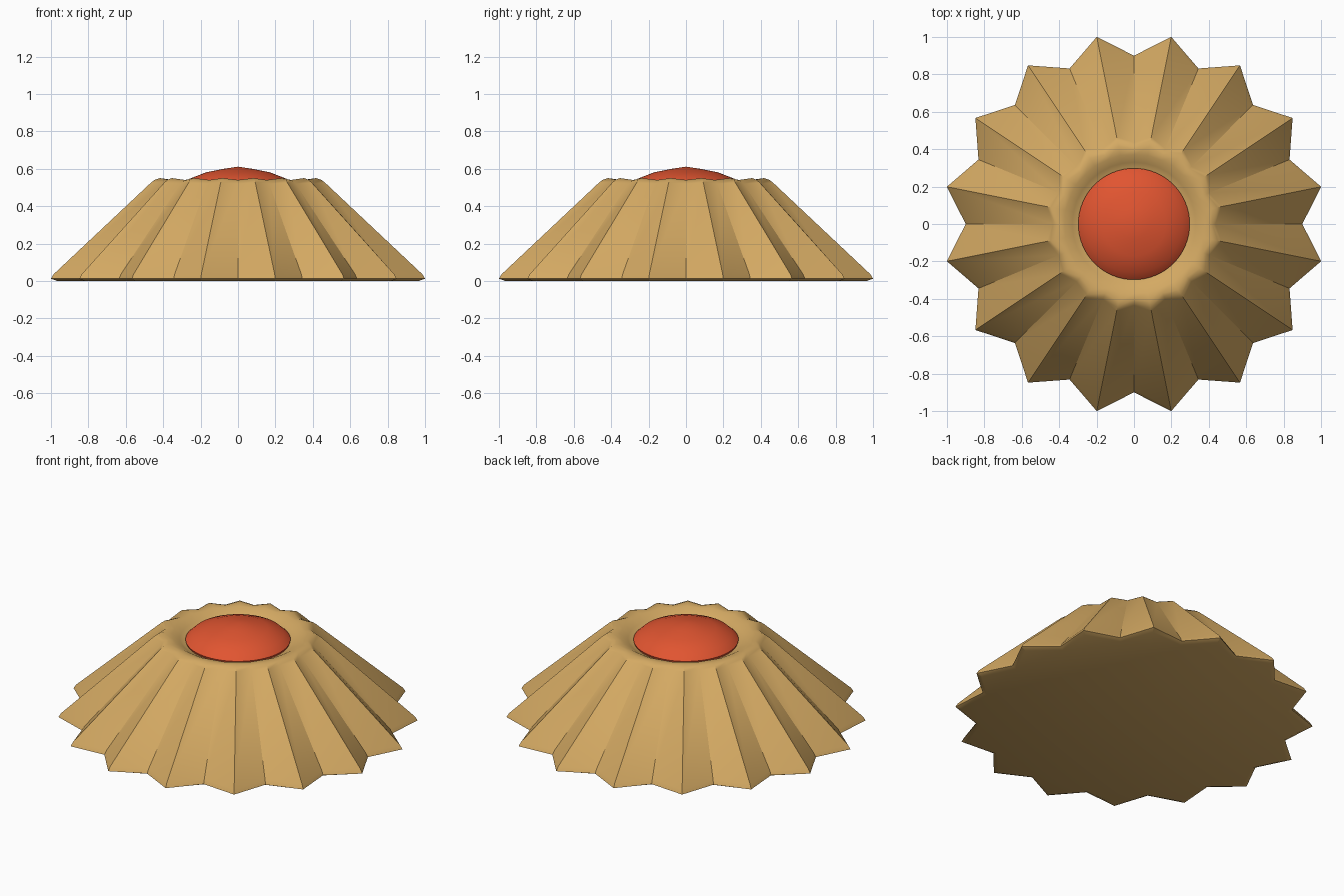
import bpy, bmesh, math

if "Cube" in bpy.data.objects:
    bpy.data.objects.remove(bpy.data.objects["Cube"])


def material(name, rgb):
    m = bpy.data.materials.new(name)
    m.diffuse_color = (*rgb, 1)
    m.use_nodes = True
    m.node_tree.nodes["Principled BSDF"].inputs["Base Color"].default_value = m.diffuse_color
    return m


def ring_body(name, levels, n, mat, angle, tip=None):
    """Loft rings; each level is (peak r, peak z, valley r, valley z)."""
    bm = bmesh.new()
    rings = []
    for pr, pz, vr, vz in levels:
        ring = []
        for i in range(n):
            a = 2 * math.pi * i / n
            r, z = (pr, pz) if i % 2 else (vr, vz)
            ring.append(bm.verts.new((r * math.cos(a), r * math.sin(a), z)))
        rings.append(ring)
    for low, up in zip(rings, rings[1:]):
        for i in range(n):
            j = (i + 1) % n
            bm.faces.new((low[i], low[j], up[j], up[i]))
    bm.faces.new(rings[0][::-1])
    if tip is None:
        bm.faces.new(rings[-1])
    else:
        top = bm.verts.new((0, 0, tip))
        for i in range(n):
            bm.faces.new((rings[-1][i], rings[-1][(i + 1) % n], top))
    bmesh.ops.recalc_face_normals(bm, faces=bm.faces)
    mesh = bpy.data.meshes.new(name)
    bm.to_mesh(mesh)
    bm.free()
    mesh.materials.append(mat)
    ob = bpy.data.objects.new(name, mesh)
    bpy.context.collection.objects.link(ob)
    bpy.ops.object.select_all(action='DESELECT')
    ob.select_set(True)
    bpy.context.view_layer.objects.active = ob
    bpy.ops.object.shade_smooth_by_angle(angle=math.radians(angle))
    return ob


tan = material("tan", (0.66, 0.40, 0.125))
red = material("orange_red", (0.75, 0.09, 0.03))

# Fluted skirt with sixteen folds, rounded rim and shallow bowl
ring_body("fluted_base", [
    (0.985, 0.0, 0.875, 0.0),
    (1.02, 0.012, 0.90, 0.012),
    (1.005, 0.036, 0.885, 0.036),
    (0.475, 0.525, 0.435, 0.52),
    (0.455, 0.54, 0.42, 0.533),
    (0.425, 0.55, 0.40, 0.54),
    (0.375, 0.543, 0.37, 0.537),
    (0.33, 0.517, 0.33, 0.515),
    (0.29, 0.495, 0.29, 0.495),
], 32, tan, 30)

# Low domed button in the middle
dome = [(0.29, 0.485), (0.298, 0.51), (0.26, 0.546), (0.17, 0.581), (0.08, 0.599)]
ring_body("centre_dome", [(r, z, r, z) for r, z in dome], 64, red, 50, tip=0.611)
